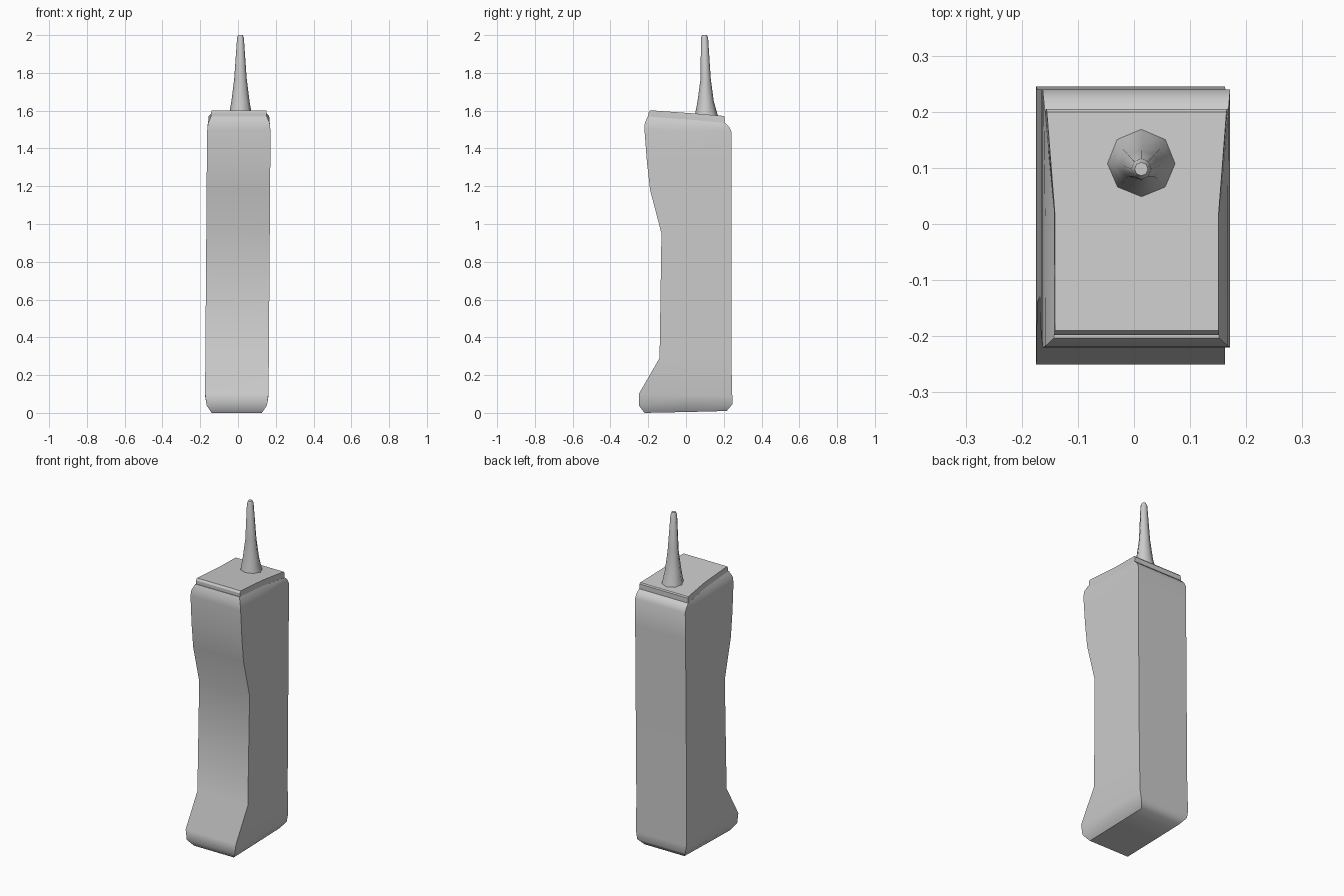
import bpy, bmesh, math

if "Cube" in bpy.data.objects:
    bpy.data.objects.remove(bpy.data.objects["Cube"])


def loft(name, rings, angle):
    """Skin a stack of equal-length rings and cap both ends."""
    bm = bmesh.new()
    rows = [[bm.verts.new(p) for p in ring] for ring in rings]
    n = len(rows[0])
    for a, b in zip(rows, rows[1:]):
        for i in range(n):
            j = (i + 1) % n
            bm.faces.new((a[i], a[j], b[j], b[i]))
    bm.faces.new(rows[0][::-1])
    bm.faces.new(rows[-1])
    bmesh.ops.recalc_face_normals(bm, faces=bm.faces)
    mesh = bpy.data.meshes.new(name)
    bm.to_mesh(mesh)
    bm.free()
    obj = bpy.data.objects.new(name, mesh)
    bpy.context.collection.objects.link(obj)
    bpy.ops.object.select_all(action='DESELECT')
    bpy.context.view_layer.objects.active = obj
    obj.select_set(True)
    bpy.ops.object.shade_smooth_by_angle(angle=math.radians(angle))
    return obj


def body_ring(yf, zf, yb, zb, wf, wb):
    """Cross-section from front and back edges (y, z, half width)."""
    zm = (zf + zb) / 2
    ym = 0.02
    cx = lambda z: -0.007 + 0.0075 * z      # slight sideways lean
    half = [(wf, yf, zf), (wf, ym, zm), (wb, yb, zb)]
    return ([(cx(z) + w, y, z) for w, y, z in half]
            + [(cx(z) - w, y, z) for w, y, z in reversed(half)])


# Handset casing: front y, z, back y, z, front and back half width
casing = [
    (-0.22, 0.0, 0.215, 0.01, 0.133, 0.133),
    (-0.25, 0.04, 0.245, 0.045, 0.16, 0.16),
    (-0.25, 0.10, 0.245, 0.09, 0.168, 0.168),
    (-0.14, 0.29, 0.24, 0.29, 0.168, 0.168),
    (-0.13, 0.95, 0.24, 0.95, 0.168, 0.168),
    (-0.19, 1.18, 0.24, 1.18, 0.168, 0.168),
    (-0.207, 1.33, 0.24, 1.33, 0.168, 0.168),
    (-0.22, 1.50, 0.24, 1.49, 0.167, 0.167),
    (-0.218, 1.535, 0.228, 1.515, 0.163, 0.166),
    (-0.203, 1.57, 0.207, 1.535, 0.147, 0.164),
]
loft("handset_casing", [body_ring(*r) for r in casing], 50)

# Raised top plate, wider at the back
plate = [
    (-0.198, 1.565, 0.205, 1.53, 0.147, 0.163),
    (-0.198, 1.59, 0.205, 1.565, 0.147, 0.161),
    (-0.190, 1.602, 0.20, 1.572, 0.146, 0.16),
]
loft("top_plate", [body_ring(*r) for r in plate], 30)

# Tapered eight-sided antenna: z, centre y, x radius, y radius
antenna = [
    (1.57, 0.108, 0.062, 0.062),
    (1.65, 0.104, 0.048, 0.043),
    (1.77, 0.104, 0.033, 0.027),
    (1.985, 0.098, 0.018, 0.019),
    (2.0, 0.098, 0.012, 0.012),
]
loft("antenna", [[(0.013 + rx * math.cos(i * math.pi / 4),
                   cy + ry * math.sin(i * math.pi / 4), z)
                  for i in range(8)] for z, cy, rx, ry in antenna], 60)
